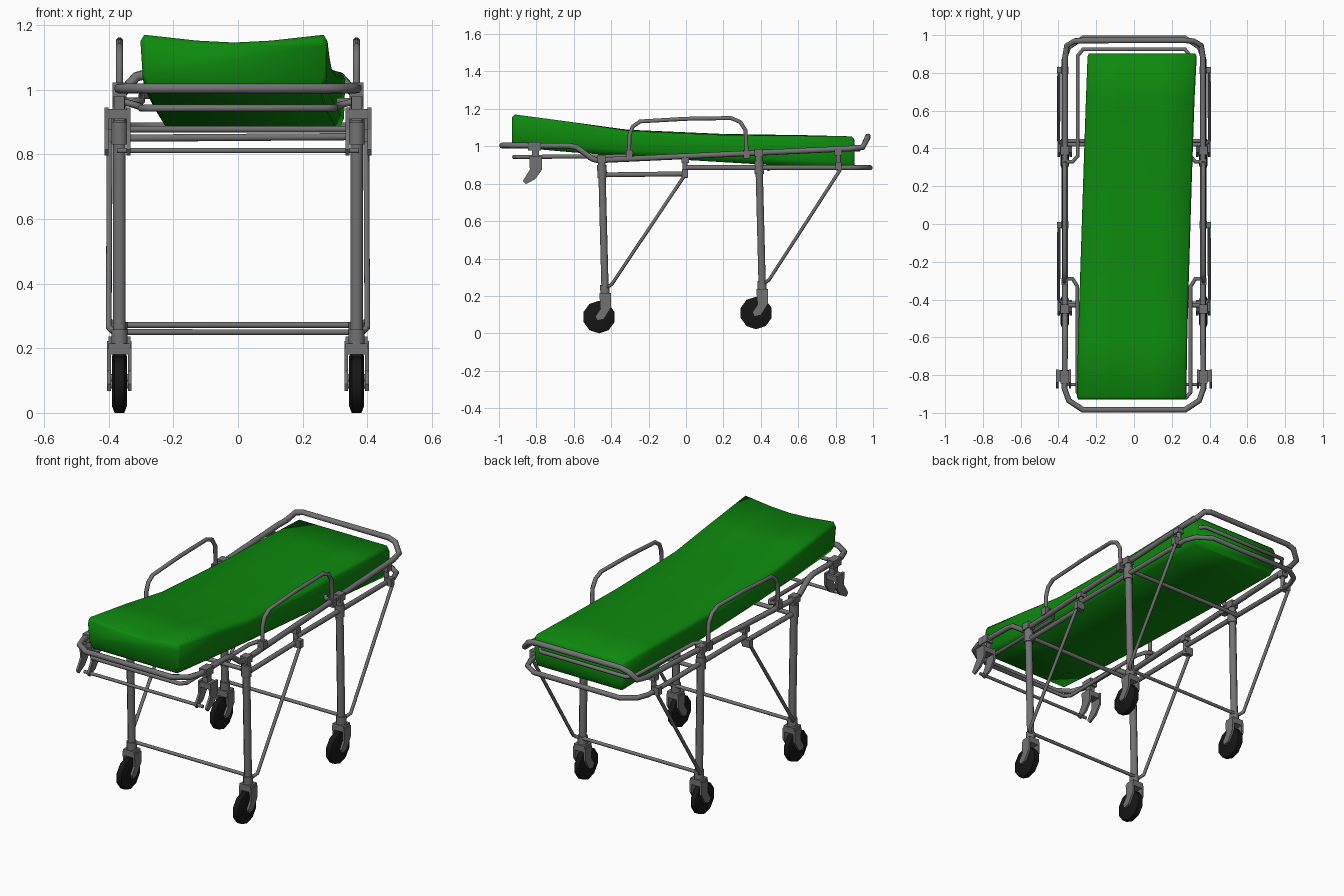
import bpy, bmesh, math
from mathutils import Vector

if "Cube" in bpy.data.objects:
    bpy.data.objects.remove(bpy.data.objects["Cube"])


def material(name, rgb):
    m = bpy.data.materials.new(name)
    m.diffuse_color = (*rgb, 1)
    m.use_nodes = True
    m.node_tree.nodes["Principled BSDF"].inputs["Base Color"].default_value = m.diffuse_color
    return m


STEEL = material("steel grey", (0.17, 0.17, 0.175))
RUBBER = material("black rubber", (0.008, 0.008, 0.008))
GREEN = material("green cover", (0.004, 0.25, 0.004))


def finish(name, bm, mat, angle=50):
    bmesh.ops.recalc_face_normals(bm, faces=bm.faces)
    me = bpy.data.meshes.new(name)
    bm.to_mesh(me)
    bm.free()
    me.materials.append(mat)
    for p in me.polygons:
        p.use_smooth = True
    me.set_sharp_from_angle(angle=math.radians(angle))
    ob = bpy.data.objects.new(name, me)
    bpy.context.collection.objects.link(ob)
    return ob


def loft(name, rings, mat, closed=False, angle=50):
    """Skin a row of equal-length point rings, capped unless closed."""
    bm = bmesh.new()
    vs = [[bm.verts.new(p) for p in r] for r in rings]
    n = len(rings[0])
    pairs = list(zip(vs, vs[1:]))
    if closed:
        pairs.append((vs[-1], vs[0]))
    for a, b in pairs:
        for i in range(n):
            j = (i + 1) % n
            bm.faces.new((a[i], a[j], b[j], b[i]))
    if not closed:
        bm.faces.new(vs[0])
        bm.faces.new(vs[-1])
    return finish(name, bm, mat, angle)


def tube(name, path, r, sides=8, closed=False):
    """Mitred round tube along a path."""
    pts = [Vector(p) for p in path]
    n = len(pts)
    rings = []
    ref = None
    for i, p in enumerate(pts):
        a = pts[i - 1] if (i or closed) else None
        b = pts[(i + 1) % n] if (i < n - 1 or closed) else None
        d0 = (p - a).normalized() if a else (b - p).normalized()
        d1 = (b - p).normalized() if b else d0
        t = (d0 + d1).normalized()
        if ref is None:
            ref = Vector((0, 0, 1)) if abs(t.z) < 0.8 else Vector((0, 1, 0))
        u = (ref - t * ref.dot(t)).normalized()
        ref = u
        v = t.cross(u)
        rings.append([p + (u * math.cos(k) + v * math.sin(k)) * r
                      for k in (2 * math.pi * (s + .5) / sides for s in range(sides))])
    return loft(name, rings, STEEL, closed)


def plate(name, yz, x0, x1):
    """Side profile in y, z given thickness along x."""
    return loft(name, [[(x, y, z) for y, z in yz] for x in (x0, x1)], STEEL, angle=30)


def box(name, x, y, z, sx, sy, sz):
    return plate(name, [(y - sy, z - sz), (y + sy, z - sz), (y + sy, z + sz), (y - sy, z + sz)],
                 x - sx, x + sx)


def mirrored(half):
    """Half path on +x, continued as its mirror image on -x."""
    return half + [(-x, y, z) for x, y, z in reversed(half)]


# Upper frame: one closed loop, head end cranked up, foot end turned up
tube("upper_frame", mirrored([
    (.27, .972, 1.052), (.315, .968, 1.04), (.355, .945, .995), (.365, .88, .988),
    (.365, -.47, .925), (.365, -.5, .932), (.365, -.585, .995), (.365, -.63, 1.003),
    (.368, -.87, 1.004), (.345, -.935, 1.004), (.27, -.984, 1.004)]), .0155, closed=True)

# Inner mattress support rails
tube("front_support_rail", mirrored([
    (.365, -.29, .965), (.325, -.29, .955), (.3, -.33, .947),
    (.3, -.89, .943), (.275, -.92, .943)]), .011)
tube("back_support_rail", mirrored([
    (.365, .33, .965), (.325, .33, .965), (.298, .36, .965),
    (.298, .89, .982), (.27, .925, .982)]), .011)

# Lower frame: long back loop and short front rails
tube("lower_back_frame", mirrored([
    (.37, 0, .886), (.37, .87, .886), (.345, .935, .886), (.27, .985, .886)]), .014)
tube("front_crossbar", [(-.365, -.43, .85), (.365, -.43, .855)], .012)
tube("back_crossbar", [(-.365, .44, .878), (.365, .44, .878)], .011)
tube("bracket_crossbar", [(-.375, -.85, .812), (.375, -.85, .812)], .009)

for s, side in ((-1, "left"), (1, "right")):
    x = .367 * s
    tube(side + "_lower_front_rail", [(x, -.46, .847), (x, .01, .853)], .014)

    # Side guard
    tube(side + "_side_guard", [
        (x, -.305, .94), (x, -.302, 1.06), (x, -.285, 1.105), (x, -.245, 1.133),
        (x, 0, 1.147), (x, .24, 1.151), (x, .29, 1.13), (x, .318, 1.085),
        (x, .325, .955)], .0115)
    for y in (-.304, .325):
        box(side + "_guard_socket", x, y, .958, .018, .018, .022)

    # Links between upper and lower frame
    for y, z0, z1 in ((-.005, .83, .945), (.815, .87, .985)):
        tube(side + "_frame_link", [(x, y, z0), (x, y, z1)], .014)
        box(side + "_link_clamp", x, y, z1 - .02, .02, .02, .014)
        box(side + "_brace_pivot", .385 * s, y, z0 + .025, .022, .016, .022)

    # Front docking brackets: clamp with two hooked plates
    box(side + "_bracket_clamp", x, -.81, 1.0, .022, .034, .022)
    box(side + "_bracket_stem", x, -.805, .945, .016, .018, .04)
    box(side + "_bracket_bridge", .373 * s, -.803, .925, .038, .03, .015)
    for o in (-.034, .034):
        c = .373 * s + o
        plate(side + "_bracket_hook", [
            (-.838, .945), (-.77, .945), (-.77, .875), (-.805, .825), (-.857, .797),
            (-.872, .815), (-.835, .875)], c - .006, c + .006)

# Legs, braces and castors, front set then back set
for end, dy, dz, top in (("front", 0, 0, .93), ("back", .84, .022, .965)):
    # U-shaped brace: down one side, across the bottom, up the other
    by = 0 if end == "front" else .825
    bz = .855 if end == "front" else .875
    tube(end + "_brace", mirrored([
        (.397, by, bz), (.4, -.395 + dy, .265 + dz),
        (.385, -.415 + dy, .25 + dz), (.35, -.42 + dy, .25 + dz)]), .0095)

    for s, side in ((-1, "left"), (1, "right")):
        n = side + "_" + end
        x = .367 * s
        tube(n + "_leg", [(x, -.432 + dy, .2 + dz), (x, -.451 + dy, top)], .021)
        tube(n + "_leg_collar", [(x, -.433 + dy, .2 + dz), (x, -.434 + dy, .258 + dz)], .027)
        tube(n + "_leg_sleeve", [(x, -.449 + dy, .83 + dz), (x, -.45 + dy, .9 + dz)], .027)
        box(n + "_leg_clamp", x, -.451 + dy, top, .022, .024, .02)

        # Castor fork
        plate(n + "_fork_crown", [(-.462 + dy, .18 + dz), (-.402 + dy, .18 + dz),
                                  (-.402 + dy, .215 + dz), (-.462 + dy, .215 + dz)],
              x - .034, x + .034)
        for o in (-.032, .032):
            plate(n + "_fork_side", [(a + dy, b + dz) for a, b in (
                (-.462, .2), (-.402, .2), (-.402, .135), (-.44, .075), (-.475, .068),
                (-.485, .09), (-.458, .13))], x + o - .006, x + o + .006)
        tube(n + "_axle", [(x - .038, -.465 + dy, .087 + dz), (x + .038, -.465 + dy, .087 + dz)], .012)

        # Wheel with chamfered tread
        loft(n + "_wheel", [[(x + w, -.465 + dy + r * math.cos(k), .087 + dz + r * math.sin(k))
                             for k in (math.pi * (2 * i + 1) / 10 for i in range(10))]
                            for w, r in ((-.023, .066), (-.015, .087), (.015, .087), (.023, .066))],
             RUBBER, angle=40)

# Mattress: skewed loft with a sagging, raised head end
rings = []
for y, xl, xr, zt, sag, zb in (
        (-.93, -.295, .27, 1.155, .02, 1.01), (-.915, -.302, .277, 1.17, .024, .995),
        (-.6, -.296, .282, 1.128, .012, .967), (-.3, -.286, .29, 1.082, -.006, .945),
        (.2, -.27, .305, 1.06, -.006, .915), (.65, -.255, .32, 1.056, -.003, .888),
        (.885, -.246, .332, 1.053, 0, .876), (.902, -.24, .325, 1.035, 0, .885)):
    w = xr - xl
    rings.append([(xl + .03, y, zb), (xl + .008, y, zb + .035), (xl, y, zt - .02),
                  (xl + .012, y, zt), (xl + w * .3, y, zt - sag * .75),
                  (xl + w * .5, y, zt - sag), (xl + w * .7, y, zt - sag * .75),
                  (xr - .012, y, zt), (xr, y, zt - .02), (xr - .004, y, zb + .035),
                  (xr - .02, y, zb)])
loft("mattress", rings, GREEN, angle=100)
